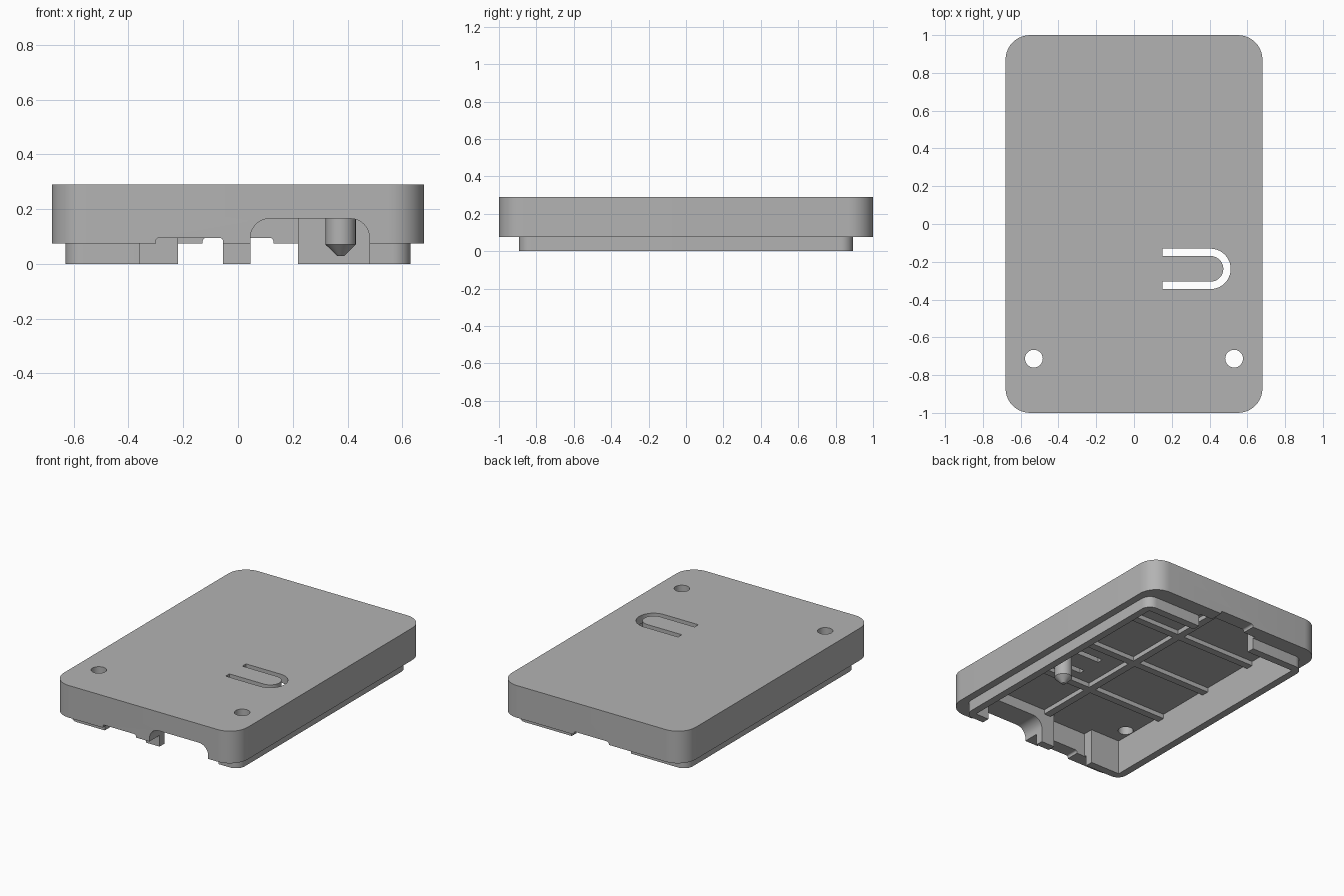
import bpy, bmesh
from math import pi, cos, sin
from mathutils import Vector

if "Cube" in bpy.data.objects:
    bpy.data.objects.remove(bpy.data.objects["Cube"])

grey = bpy.data.materials.new("light grey plastic")
grey.use_nodes = True
COLOUR = (0.45, 0.45, 0.45, 1)
grey.diffuse_color = COLOUR
grey.node_tree.nodes["Principled BSDF"].inputs["Base Color"].default_value = COLOUR

CEILING = 0.235
LIP_Y = 0.893
CLIP_Y = -0.2375


def arc(cx, cy, r, start, end, steps=10):
    angles = [start + (end - start) * i / steps for i in range(steps + 1)]
    return [(cx + r * cos(a), cy + r * sin(a)) for a in angles]


def rounded_rect(x0, x1, y0, y1, r):
    corners = [(x1 - r, y1 - r), (x0 + r, y1 - r), (x0 + r, y0 + r), (x1 - r, y0 + r)]
    points = []
    for i, (cx, cy) in enumerate(corners):
        points += arc(cx, cy, r, i * pi / 2, (i + 1) * pi / 2)
    return points


def rect(x0, x1, y0, y1):
    return [(x0, y0), (x1, y0), (x1, y1), (x0, y1)]


def finish(name, bm):
    bmesh.ops.recalc_face_normals(bm, faces=bm.faces)
    mesh = bpy.data.meshes.new(name)
    bm.to_mesh(mesh)
    bm.free()
    mesh.materials.append(grey)
    obj = bpy.data.objects.new(name, mesh)
    bpy.context.collection.objects.link(obj)
    return obj


def add_prism(bm, outline, lo, hi, axis="z"):
    """Extrude an outline: x,y along z, or x,z along y."""
    place = (lambda u, v, w: (u, v, w)) if axis == "z" else (lambda u, v, w: (u, w, v))
    face = bm.faces.new([bm.verts.new(place(u, v, lo)) for u, v in outline])
    out = bmesh.ops.extrude_face_region(bm, geom=[face])
    moved = [g for g in out["geom"] if isinstance(g, bmesh.types.BMVert)]
    bmesh.ops.translate(bm, verts=moved, vec=Vector(place(0, 0, hi - lo)))


def prism(name, outline, lo, hi, axis="z"):
    bm = bmesh.new()
    add_prism(bm, outline, lo, hi, axis)
    return finish(name, bm)


def smooth(obj):
    bpy.ops.object.select_all(action="DESELECT")
    obj.select_set(True)
    bpy.context.view_layer.objects.active = obj
    bpy.ops.object.shade_smooth_by_angle(angle=pi / 6)


# Outer case with the lip block below it
case = prism("case_shell", rounded_rect(-0.68, 0.68, -1, 1, 0.13), 0.075, 0.29)
steps = [("UNION", prism("lip", rounded_rect(-0.63, 0.63, -LIP_Y, LIP_Y, 0.065), 0, 0.2))]


def cut(name, outline, lo, hi, axis="z"):
    steps.append(("DIFFERENCE", prism(name, outline, lo, hi, axis)))


# Main cavity and the gaps in the front and back lip
cut("cavity", rect(-0.58, 0.58, -0.84, 0.84), -0.1, CEILING)
cut("front_gap", rect(-0.36, -0.055, -0.91, -0.8), -0.1, CEILING)
cut("back_gap", rect(-0.22, 0.22, 0.8, 0.91), -0.1, CEILING)

# Cable arch and shallow connector notches
cut("front_arch", rounded_rect(0.045, 0.48, -0.3, 0.165, 0.07), -1.1, -0.82, "y")
cut("front_notch", rounded_rect(-0.3, -0.055, -0.1, 0.095, 0.012), -1.1, -0.85, "y")
cut("back_notch", rounded_rect(-0.13, 0.13, -0.1, 0.095, 0.015), 0.85, 1.1, "y")

# U-shaped slot around the spring button
slot = [(0.15, CLIP_Y - 0.107)] + arc(0.405, CLIP_Y, 0.107, -pi / 2, pi / 2, 20)
slot += [(0.15, CLIP_Y + 0.107), (0.15, CLIP_Y + 0.068)]
slot += arc(0.405, CLIP_Y, 0.068, pi / 2, -pi / 2, 20) + [(0.15, CLIP_Y - 0.068)]
cut("button_slot", slot, 0.1, 0.4)

# Two round holes
for x in (-0.53, 0.53):
    cut("round_hole", arc(x, -0.713, 0.047, 0, 2 * pi, 32)[:-1], 0.18, 0.4)

bpy.context.view_layer.objects.active = case
for operation, tool in steps:
    mod = case.modifiers.new(tool.name, "BOOLEAN")
    mod.operation = operation
    mod.solver = "EXACT"
    mod.object = tool
    bpy.ops.object.modifier_apply(modifier=mod.name)
    bpy.data.objects.remove(tool)
smooth(case)

# Stiffening ribs under the ceiling
bm = bmesh.new()
add_prism(bm, rect(-0.025, 0.025, -0.84, 0.84), 0.205, CEILING + 0.01)
for y in (-0.43, 0, 0.43):
    for x0, x1 in ((-0.58, -0.025), (0.025, 0.58)):
        add_prism(bm, rect(x0, x1, y - 0.025, y + 0.025), 0.205, CEILING + 0.01)
finish("ceiling_ribs", bm)

# Pointed plunger under the button
bm = bmesh.new()
rings = []
for r, z in ((0.055, CEILING + 0.01), (0.055, 0.07), (0.012, 0.028)):
    rings.append([bm.verts.new((x, y, z)) for x, y in arc(0.375, CLIP_Y, r, 0, 2 * pi, 32)[:-1]])
for a, b in zip(rings, rings[1:]):
    for i in range(len(a)):
        j = (i + 1) % len(a)
        bm.faces.new((a[i], a[j], b[j], b[i]))
bm.faces.new(rings[0])
bm.faces.new(rings[-1])
smooth(finish("button_plunger", bm))
